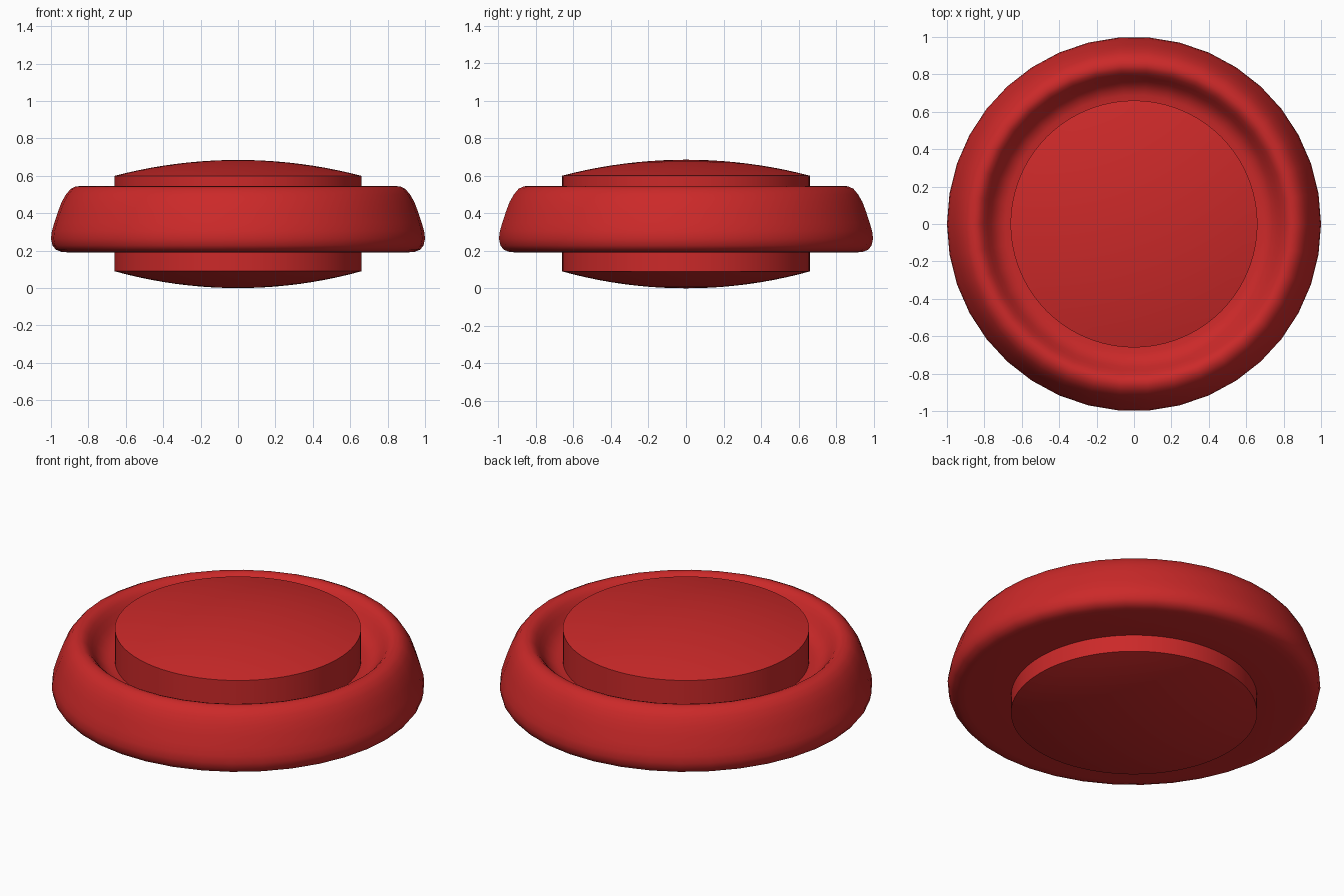
import bpy, bmesh, math

if "Cube" in bpy.data.objects:
    bpy.data.objects.remove(bpy.data.objects["Cube"])

red = bpy.data.materials.new("red_plastic")
red.diffuse_color = (0.6, 0.022, 0.022, 1)
red.use_nodes = True
red.node_tree.nodes["Principled BSDF"].inputs["Base Color"].default_value = red.diffuse_color


def lathe(name, profile, segments, closed=False):
    """Spin an (r, z) profile around the z axis."""
    bm = bmesh.new()
    verts = [bm.verts.new((r, 0, z)) for r, z in profile]
    pairs = list(zip(verts, verts[1:]))
    if closed:
        pairs.append((verts[-1], verts[0]))
    edges = [bm.edges.new(p) for p in pairs]
    bmesh.ops.spin(bm, geom=verts + edges, cent=(0, 0, 0), axis=(0, 0, 1),
                   angle=math.tau, steps=segments, use_duplicate=False)
    bmesh.ops.remove_doubles(bm, verts=bm.verts, dist=1e-4)
    bmesh.ops.recalc_face_normals(bm, faces=bm.faces)
    mesh = bpy.data.meshes.new(name)
    bm.to_mesh(mesh)
    bm.free()
    obj = bpy.data.objects.new(name, mesh)
    bpy.context.collection.objects.link(obj)
    mesh.materials.append(red)
    bpy.ops.object.select_all(action='DESELECT')
    obj.select_set(True)
    bpy.context.view_layer.objects.active = obj
    bpy.ops.object.shade_smooth_by_angle(angle=math.radians(40))
    return obj


def cap(rim, z_rim, z_mid, steps=10):
    """Shallow spherical dome from the rim to the centre."""
    sag = z_mid - z_rim
    R = (rim ** 2 + sag ** 2) / (2 * abs(sag))
    sign = math.copysign(1, sag)
    return [(r, z_mid - sign * (R - math.sqrt(R * R - r * r)))
            for r in (rim * (1 - i / steps) for i in range(steps + 1))]


# Outer rounded ring with a groove falling towards the centre
ring_profile = [
    (0.64, 0.19), (0.90, 0.19), (0.945, 0.194), (0.975, 0.206), (0.992, 0.228),
    (1.0, 0.265), (0.995, 0.305), (0.982, 0.35), (0.962, 0.41),
    (0.943, 0.46), (0.92, 0.50), (0.895, 0.53), (0.868, 0.543),
    (0.845, 0.545), (0.825, 0.538), (0.805, 0.52), (0.785, 0.493),
    (0.765, 0.463), (0.745, 0.44), (0.72, 0.422), (0.69, 0.412), (0.64, 0.41)]
lathe("outer_ring", ring_profile, 38, closed=True)

# Central disc, domed above and below
lathe("centre_disc", cap(0.66, 0.09, 0.0)[::-1] + cap(0.66, 0.60, 0.685), 96)
